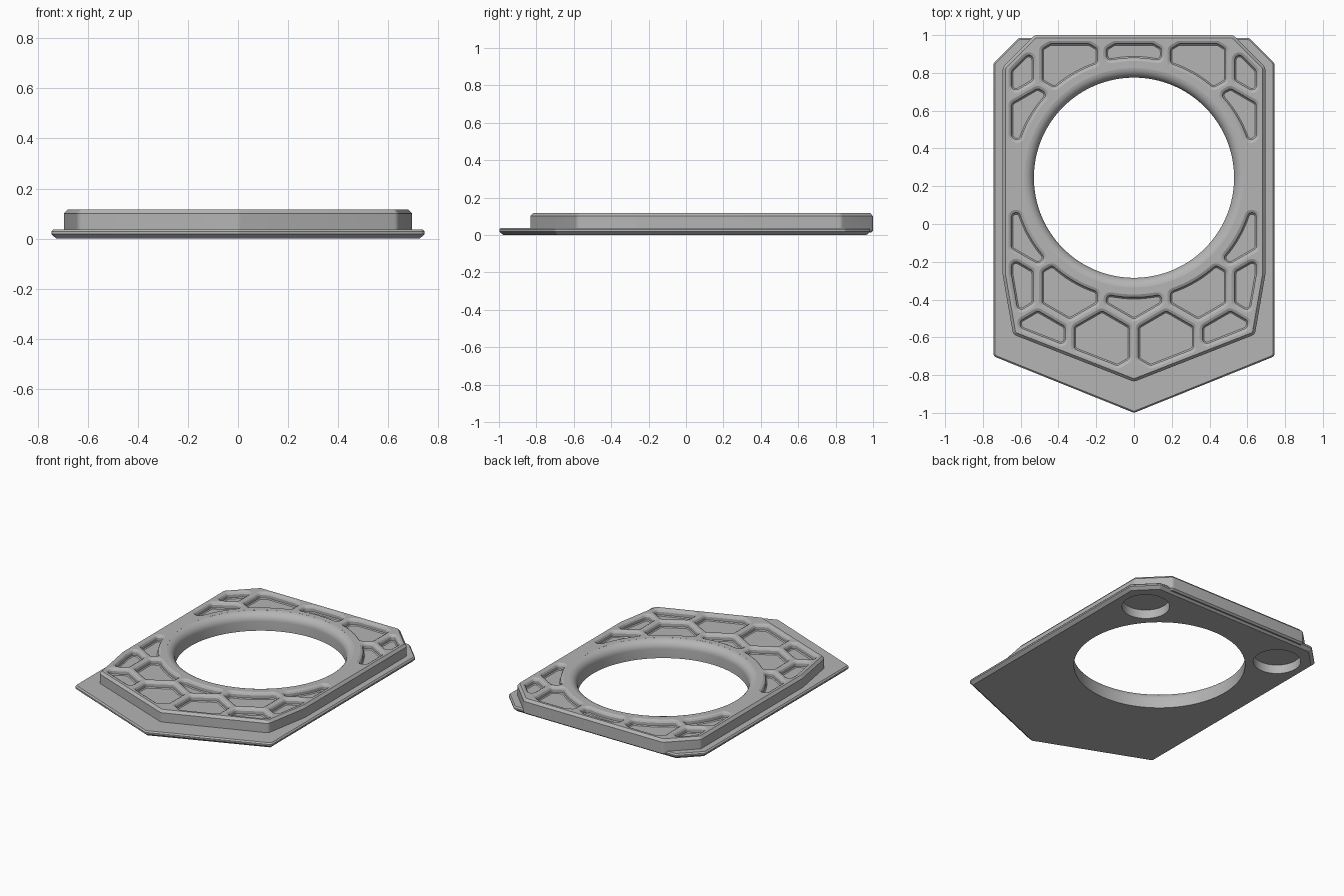
import bpy, bmesh, math
from mathutils import Vector as V

cube = bpy.data.objects.get("Cube")
if cube:
    bpy.data.objects.remove(cube, do_unlink=True)

TOP, FLOOR, R = 0.117, 0.075, 0.04     # top height, pocket floor, corner radius
CENTRE, KEEP = V((0, 0.245)), 0.618    # opening centre, pocket keep-out radius

grey = bpy.data.materials.new("plain grey")
grey.use_nodes = True
grey.diffuse_color = (0.46, 0.46, 0.46, 1)
grey.node_tree.nodes["Principled BSDF"].inputs["Base Color"].default_value = grey.diffuse_color


# --- 2D outline helpers ---
def mirrored(right):
    """Counter-clockwise outline from its right half, front to back."""
    pts = [V(p) for p in right]
    return pts + [V((-p.x, p.y)) for p in reversed(pts) if p.x > 0]


def planes(poly):
    out = []
    for a, b in zip(poly, poly[1:] + poly[:1]):
        n = V((b.y - a.y, a.x - b.x)).normalized()
        out.append((n, n.dot(a)))
    return out


def clean(poly):
    return [p for i, p in enumerate(poly) if (p - poly[i - 1]).length > 1e-4]


def region(limits, inset):
    """Convex region inside all limits, each moved inward by inset."""
    poly = [V((-2, -2)), V((2, -2)), V((2, 2)), V((-2, 2))]
    for n, c in limits:
        out = []
        for a, b in zip(poly, poly[1:] + poly[:1]):
            da, db = n.dot(a) - c + inset, n.dot(b) - c + inset
            if da <= 0:
                out.append(a)
            if da * db < 0:
                out.append(a.lerp(b, da / (da - db)))
        poly = out
    return clean(poly)


def notch(poly, radius):
    """Cut the round opening out of a pocket outline."""
    outside = lambda p: (p - CENTRE).length > radius
    first = next((i for i, p in enumerate(poly) if outside(p)), None)
    if first is None:
        return []
    poly = poly[first:] + poly[:first]
    out, entry = [], None
    for a, b in zip(poly, poly[1:] + poly[:1]):
        if outside(a):
            out.append(a)
        if outside(a) != outside(b):
            lo, hi = a, b
            for _ in range(30):
                mid = lo.lerp(hi, 0.5)
                lo, hi = (mid, hi) if outside(mid) == outside(a) else (lo, mid)
            if outside(a):
                entry = lo - CENTRE
            else:
                leave = lo - CENTRE
                t0 = math.atan2(entry.y, entry.x)
                t1 = math.atan2(leave.y, leave.x)
                turn = (t1 - t0 + math.pi) % math.tau - math.pi
                for k in range(13):
                    t = t0 + turn * k / 12
                    out.append(CENTRE + radius * V((math.cos(t), math.sin(t))))
    return clean(out)


def area(poly):
    return sum(a.x * b.y - b.x * a.y for a, b in zip(poly, poly[1:] + poly[:1])) / 2


def grow(core, r, steps=5):
    """Offset outward with rounded convex corners."""
    normals = [n for n, _ in planes(core)]
    out = []
    for i, p in enumerate(core):
        n1, n2 = normals[i - 1], normals[i]
        turn = math.atan2(n1.x * n2.y - n1.y * n2.x, n1.dot(n2))
        if turn > 0.01:
            t0 = math.atan2(n1.y, n1.x)
            for k in range(steps + 1):
                t = t0 + turn * k / steps
                out.append(p + r * V((math.cos(t), math.sin(t))))
        else:
            out.append(p + (n1 + n2) * (r / (1 + n1.dot(n2))))
    return out


# --- 3D helpers ---
def loft(bm, rings):
    """Closed solid through rings given as (outline, height)."""
    loops = [[bm.verts.new((p.x, p.y, z)) for p in poly] for poly, z in rings]
    n = len(loops[0])
    for low, high in zip(loops, loops[1:]):
        for i in range(n):
            j = (i + 1) % n
            bm.faces.new((low[i], low[j], high[j], high[i]))
    bm.faces.new(loops[0][::-1])
    bm.faces.new(loops[-1])


def make(name, solids):
    bm = bmesh.new()
    for rings in solids:
        loft(bm, rings)
    bmesh.ops.recalc_face_normals(bm, faces=bm.faces)
    mesh = bpy.data.meshes.new(name)
    bm.to_mesh(mesh)
    bm.free()
    mesh.materials.append(grey)
    obj = bpy.data.objects.new(name, mesh)
    bpy.context.collection.objects.link(obj)
    return obj


def circle(c, r, n):
    return [c + r * V((math.cos(math.tau * k / n), math.sin(math.tau * k / n))) for k in range(n)]


def slab(outline, corner, profile):
    core = region(planes(outline), corner)
    return [(grow(core, corner - inset), z) for inset, z in profile]


# Base flange with bevelled rim
base_shape = mirrored([(0, -1.0), (0.745, -0.70), (0.745, 0.85), (0.61, 0.985)])
plate = make("base_plate", [slab(base_shape, 0.025,
             [(0.02, 0), (0, 0.018), (0, 0.028), (0.008, 0.037)])])

# Raised body with chamfered top edge
body_shape = mirrored([(0, -0.835), (0.64, -0.585), (0.695, -0.27), (0.695, 0.83), (0.525, 1.0)])
body = make("raised_body", [slab(body_shape, 0.03, [(0.012, 0.012), (0, 0.022), (0, 0.1), (0.015, TOP)])])

# Honeycomb pockets, trimmed by the body rim and the round opening
PITCH = 0.34
pockets = []
for row in range(-4, 4):
    for col in range(-3, 4):
        c = V(((col + 0.5 * (row % 2)) * PITCH, 0.254 + row * PITCH * math.sqrt(0.75)))
        limits = [(n, b - 0.03) for n, b in planes(body_shape)]
        for k in range(6):
            n = V((math.cos(k * math.pi / 3), math.sin(k * math.pi / 3)))
            limits.append((n, n.dot(c) + 0.163))
        core = region(limits, R)
        core = notch(core, KEEP + R) if len(core) > 2 else []
        if len(core) > 2 and area(core) > 0.001:
            pockets.append([(grow(core, R - d), z) for d, z in
                            [(0.024, FLOOR), (0.018, FLOOR + 0.006), (0.018, TOP - 0.016),
                             (0.012, TOP - 0.006), (0, TOP), (0, TOP + 0.05)]])
pocket_cutter = make("pocket_cutter", pockets)

# Round opening with a rolled upper lip
lip = [(0.53, -0.1)]
for k in range(9):
    t = math.radians(85) * k / 8
    lip.append((0.585 - 0.055 * math.cos(t), TOP - 0.055 + 0.055 * math.sin(t)))
lip.append((lip[-1][0], TOP + 0.1))
opening_cutter = make("opening_cutter", [[(circle(CENTRE, r, 128), z) for r, z in lip]])

# Two blind round recesses underneath
recess_cutter = make("recess_cutter", [
    [(circle(V((s * 0.53, 0.745)), 0.147, 64), z) for z in (-0.1, 0.06)] for s in (-1, 1)])

# Combine into one solid
for tool, op in ((body, 'UNION'), (opening_cutter, 'DIFFERENCE'),
                 (pocket_cutter, 'DIFFERENCE'), (recess_cutter, 'DIFFERENCE')):
    mod = plate.modifiers.new(tool.name, 'BOOLEAN')
    mod.operation, mod.object, mod.solver = op, tool, 'EXACT'
bpy.context.view_layer.update()
result = bpy.data.meshes.new_from_object(plate.evaluated_get(bpy.context.evaluated_depsgraph_get()))
plate.modifiers.clear()
plate.data = result
plate.name = "honeycomb_plate"
for tool in (body, opening_cutter, pocket_cutter, recess_cutter):
    bpy.data.objects.remove(tool, do_unlink=True)

bpy.ops.object.select_all(action='DESELECT')
plate.select_set(True)
bpy.context.view_layer.objects.active = plate
bpy.ops.object.shade_smooth_by_angle(angle=math.radians(25))
